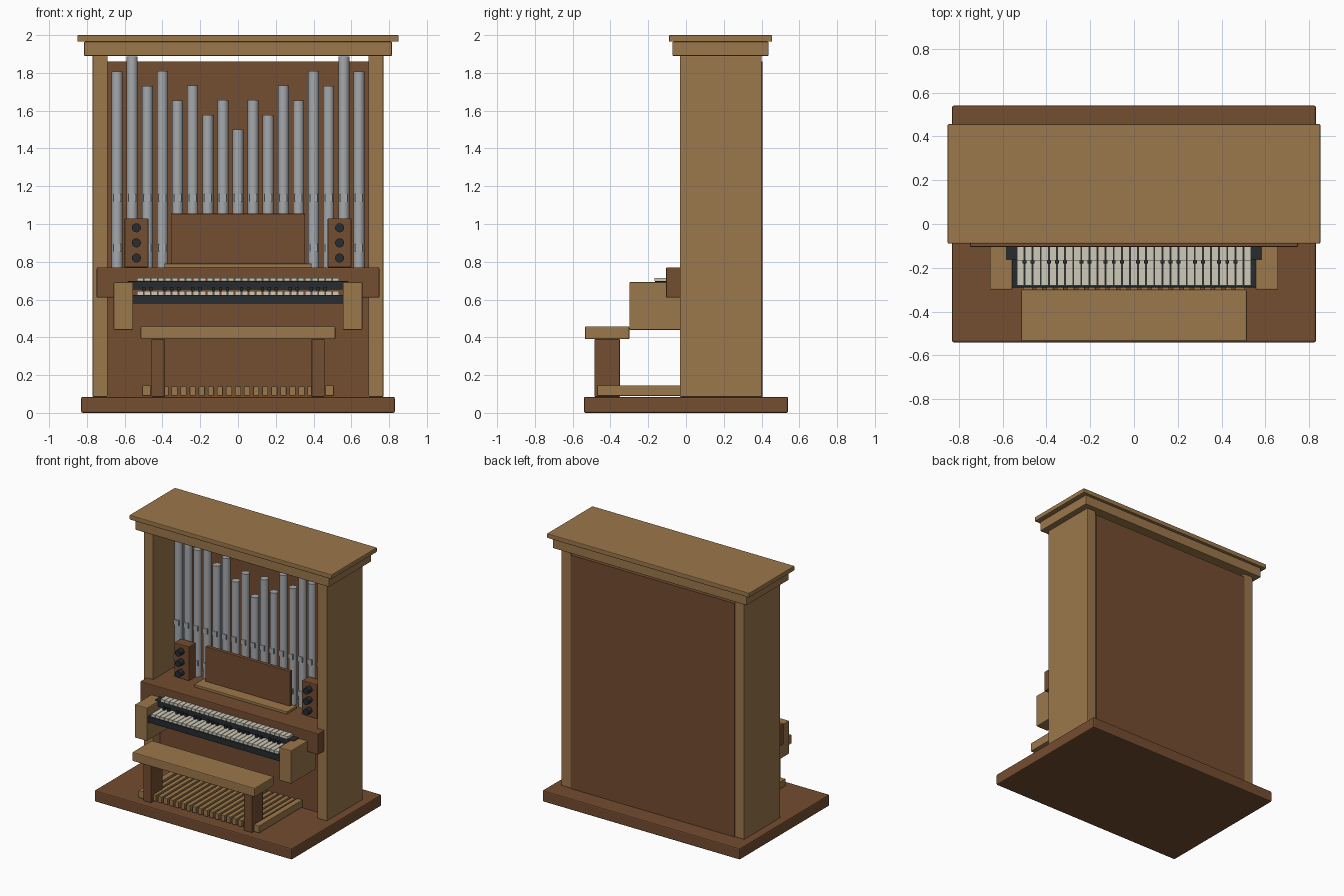
import bpy, bmesh
from mathutils import Matrix, Vector

if "Cube" in bpy.data.objects:
    bpy.data.objects.remove(bpy.data.objects["Cube"])


def material(name, rgb):
    m = bpy.data.materials.new(name)
    m.diffuse_color = (*rgb, 1)
    m.use_nodes = True
    m.node_tree.nodes["Principled BSDF"].inputs["Base Color"].default_value = m.diffuse_color
    return m


OAK = material("oak", (0.33, 0.185, 0.07))
WALNUT = material("walnut", (0.175, 0.075, 0.03))
METAL = material("pipe_metal", (0.38, 0.40, 0.42))
IVORY = material("ivory", (0.62, 0.59, 0.48))
EBONY = material("ebony", (0.02, 0.025, 0.03))


def finish(name, bm, mat, bevel=0.0):
    me = bpy.data.meshes.new(name)
    bm.to_mesh(me)
    bm.free()
    me.materials.append(mat)
    ob = bpy.data.objects.new(name, me)
    bpy.context.collection.objects.link(ob)
    if bevel:
        mod = ob.modifiers.new("soft_edges", "BEVEL")
        mod.width = bevel
        mod.segments = 2
    return ob


def add_box(bm, x, y, z):
    size = Matrix.Diagonal((x[1] - x[0], y[1] - y[0], z[1] - z[0], 1))
    mid = Vector((sum(x) / 2, sum(y) / 2, sum(z) / 2))
    bmesh.ops.create_cube(bm, size=1, matrix=Matrix.Translation(mid) @ size)


def box(name, x, y, z, mat, bevel=0.005):
    bm = bmesh.new()
    add_box(bm, x, y, z)
    return finish(name, bm, mat, bevel)


def pair(name, x, y, z, mat, bevel=0.005):
    box(name + "_right", x, y, z, mat, bevel)
    box(name + "_left", (-x[1], -x[0]), y, z, mat, bevel)


def smooth_sides(bm):
    for f in bm.faces:
        f.smooth = len(f.verts) == 4
    for e in bm.edges:
        if len(e.link_faces) == 2 and e.calc_face_angle() > 0.8:
            e.smooth = False


# Case
box("base_platform", (-0.83, 0.83), (-0.54, 0.54), (0, 0.085), WALNUT, 0.008)
pair("case_side", (0.69, 0.77), (-0.033, 0.4), (0.085, 1.89), OAK, 0.004)
box("back_panel", (-0.69, 0.69), (0.365, 0.404), (0.085, 1.86), WALNUT, 0)
box("lower_front_panel", (-0.69, 0.69), (0.05, 0.09), (0.085, 0.62), WALNUT, 0)
box("cornice_lower", (-0.815, 0.815), (-0.072, 0.437), (1.89, 1.965), OAK)
box("cornice_top", (-0.85, 0.85), (-0.09, 0.456), (1.965, 2.0), OAK)

# Console shelf, cheeks and music desk
box("console_shelf", (-0.748, 0.748), (-0.105, 0.28), (0.61, 0.77), WALNUT)
pair("key_cheek", (0.555, 0.658), (-0.3, 0.0), (0.44, 0.692), OAK)
box("music_ledge", (-0.39, 0.39), (0.03, 0.15), (0.77, 0.79), OAK, 0.003)
box("music_desk", (-0.355, 0.355), (0.115, 0.143), (0.79, 1.055), WALNUT, 0.003)

# Stop jambs with knobs
pair("stop_jamb", (0.475, 0.6), (0.09, 0.17), (0.77, 1.03), WALNUT, 0.004)
bm = bmesh.new()
for x in (-0.538, 0.538):
    for z in (0.82, 0.9, 0.98):
        place = Matrix.Translation((x, 0.07, z)) @ Matrix.Rotation(1.5707963, 4, "X")
        bmesh.ops.create_cone(bm, cap_ends=True, segments=20, radius1=0.024,
                              radius2=0.024, depth=0.05, matrix=place)
smooth_sides(bm)
finish("stop_knobs", bm, EBONY)

# Two manuals
box("lower_keybed", (-0.56, 0.56), (-0.289, -0.05), (0.578, 0.625), EBONY, 0.002)
box("upper_keybed", (-0.585, 0.585), (-0.165, -0.05), (0.652, 0.697), EBONY, 0.002)
PITCH, COUNT = 0.037, 29
naturals = {"lower_white_keys": (-0.28, 0.625, 0.645),
            "upper_white_keys": (-0.167, 0.697, 0.715)}
for name, (front, z0, z1) in naturals.items():
    bm = bmesh.new()
    for i in range(COUNT):
        x = (i - COUNT / 2) * PITCH
        add_box(bm, (x + 0.002, x + PITCH - 0.002), (front, -0.06), (z0, z1))
    finish(name, bm, IVORY)
bm = bmesh.new()
for i in range(1, COUNT):
    if i % 7 not in (0, 3):
        x = (i - COUNT / 2) * PITCH
        add_box(bm, (x - 0.009, x + 0.009), (-0.18, -0.07), (0.64, 0.666))
finish("lower_black_keys", bm, EBONY)

# Pipe facade: heights rise outward in two alternating steps
for i in range(-8, 9):
    k = abs(i)
    top = 1.5 + 0.077 * (k // 2) + (0.157 if k % 2 else 0)
    top = min(top, 1.89)
    bm = bmesh.new()
    bottom = 0.765
    bmesh.ops.create_cone(bm, cap_ends=True, segments=24, radius1=0.029, radius2=0.029,
                          depth=top - bottom,
                          matrix=Matrix.Translation((i * 0.08, 0.203, (top + bottom) / 2)))
    smooth_sides(bm)
    for z in (0.875, 1.138):
        add_box(bm, (i * 0.08 - 0.02, i * 0.08 + 0.02), (0.171, 0.19), (z - 0.02, z + 0.02))
    finish(f"pipe_{i + 9:02d}", bm, METAL)

# Pedalboard
pair("pedal_rail", (0.463, 0.507), (-0.47, 0.05), (0.09, 0.145), OAK, 0.003)
bm = bmesh.new()
for i in range(-9, 10):
    add_box(bm, (i * 0.048 - 0.016, i * 0.048 + 0.016), (-0.46, 0.05), (0.092, 0.14))
finish("pedals", bm, OAK, 0.003)

# Bench
box("bench_seat", (-0.515, 0.515), (-0.535, -0.3), (0.39, 0.458), OAK, 0.006)
pair("bench_leg", (0.39, 0.458), (-0.485, -0.35), (0.085, 0.39), WALNUT, 0.003)
